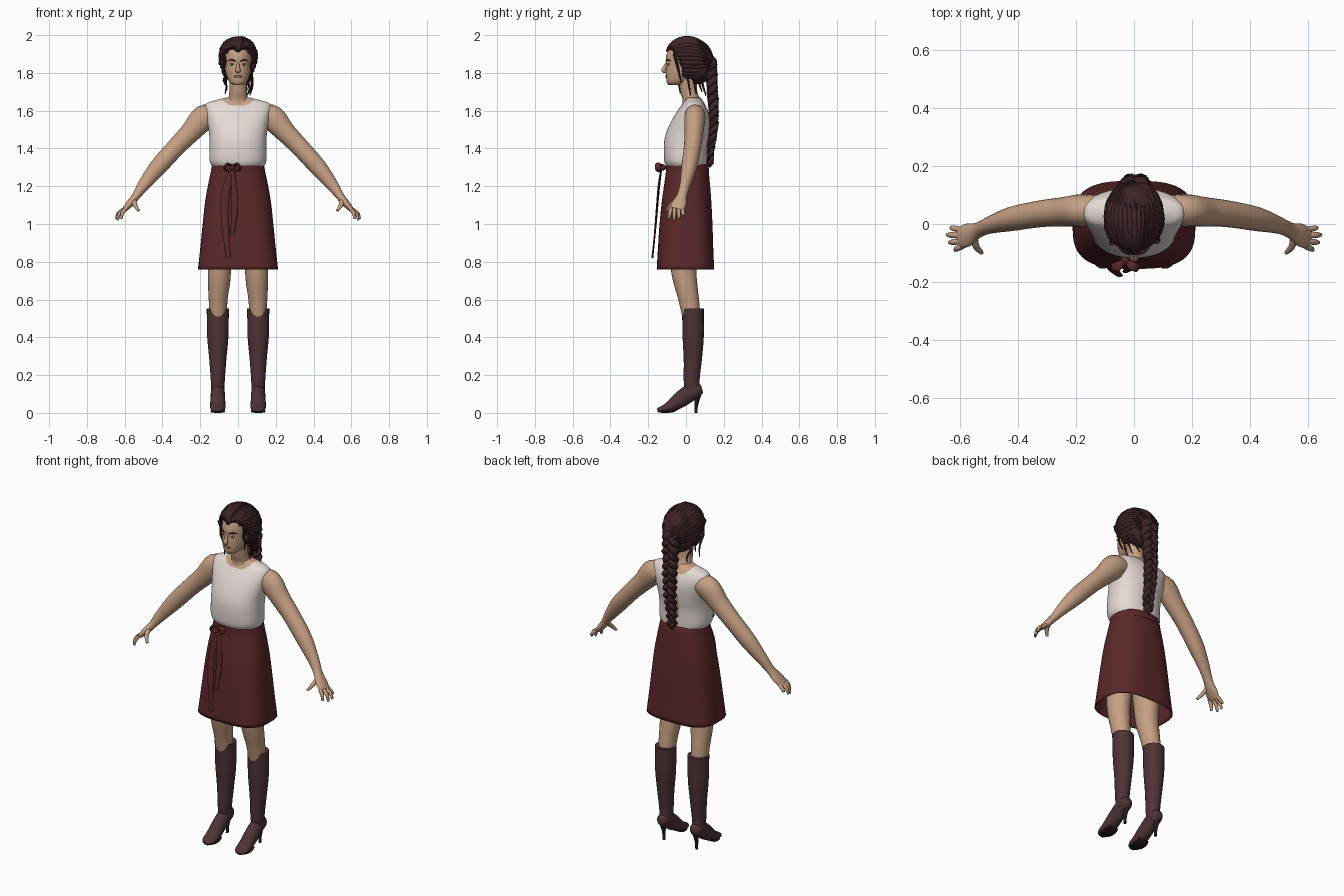
import bpy, bmesh, math, random
from mathutils import Vector, Matrix

random.seed(4)


def material(name, rgb):
    m = bpy.data.materials.new(name)
    m.diffuse_color = (*rgb, 1)
    return m


SKIN = material("skin", (0.56, 0.35, 0.23))
SHIRT = material("off white cloth", (0.78, 0.70, 0.67))
SKIRT = material("dark red cloth", (0.105, 0.021, 0.023))
BOOT = material("brown leather", (0.075, 0.034, 0.035))
HEEL = material("black heel", (0.02, 0.012, 0.012))
HAIR = material("dark brown hair", (0.048, 0.018, 0.019))
LIPS = material("lips", (0.30, 0.12, 0.10))
WHITE = material("eye white", (0.6, 0.55, 0.5))
IRIS = material("iris", (0.03, 0.015, 0.01))


def finish(bm, name, *mats):
    bmesh.ops.recalc_face_normals(bm, faces=bm.faces)
    me = bpy.data.meshes.new(name)
    bm.to_mesh(me)
    bm.free()
    ob = bpy.data.objects.new(name, me)
    bpy.context.collection.objects.link(ob)
    for m in mats:
        me.materials.append(m)
    return ob


def spline(pts, sub):
    """Catmull-Rom through tuples of any length."""
    out = []
    for i in range(len(pts) - 1):
        q = [pts[max(i - 1, 0)], pts[i], pts[i + 1], pts[min(i + 2, len(pts) - 1)]]
        for k in range(sub):
            u = k / sub
            out.append([0.5 * (2 * b + (c - a) * u + (2 * a - 5 * b + 4 * c - d) * u * u
                        + (3 * b - a - 3 * c + d) * u ** 3) for a, b, c, d in zip(*q)])
    return out + [list(pts[-1])]


def tube(name, pts, mat, n=16, sub=4, ref=(1, 0, 0), level=False, cap=True, rule=None, mat2=None):
    """Sweep a superellipse along points (x, y, z, radius a, radius b[, power])."""
    pts = spline(pts, sub)
    bm = bmesh.new()
    a, rings = Vector(ref), []
    for i, p in enumerate(pts):
        c = Vector(p[:3])
        t = Vector(pts[min(i + 1, len(pts) - 1)][:3]) - Vector(pts[max(i - 1, 0)][:3])
        t = Vector((0, 0, 1)) if level else t.normalized()
        a = (a - t * a.dot(t)).normalized()
        b = t.cross(a)
        e = 2 / (p[5] if len(p) > 5 else 2)
        ring = []
        for k in range(n):
            w = math.tau * k / n
            u, v = math.cos(w), math.sin(w)
            u, v = math.copysign(abs(u) ** e, u), math.copysign(abs(v) ** e, v)
            ring.append(bm.verts.new(c + a * u * max(p[3], .001) + b * v * max(p[4], .001)))
        rings.append(ring)
    for r, s in zip(rings, rings[1:]):
        for k in range(n):
            bm.faces.new((r[k], r[(k + 1) % n], s[(k + 1) % n], s[k]))
    if cap:
        bm.faces.new(rings[0][::-1])
        bm.faces.new(rings[-1])
    if rule:
        for f in bm.faces:
            f.material_index = int(rule(f.calc_center_median()))
    return finish(bm, name, mat, *([mat2] if mat2 else []))


def ball(name, c, r, mat, keep=None):
    bm = bmesh.new()
    bmesh.ops.create_uvsphere(bm, u_segments=32, v_segments=20, radius=1,
                              matrix=Matrix.Translation(c) @ Matrix.Diagonal((*r, 1)))
    if keep:
        bmesh.ops.delete(bm, geom=[f for f in bm.faces if not keep(f.calc_center_median())], context='FACES')
    return finish(bm, name, mat)


# Sleeveless top with a round neckline and an open slit at the back
def bare(c):
    neck = (c.x / 0.085) ** 2 + ((c.z - 1.67) / 0.045) ** 2 < 1
    return neck or (c.y > 0.03 and abs(c.x) < 0.028 and 1.37 < c.z < 1.62)


tube("sleeveless_top", [
    (0, .005, 1.30, .134, .105, 2.2), (0, -.002, 1.335, .150, .113, 2.3), (0, -.002, 1.42, .150, .115, 2.3),
    (0, .008, 1.48, .153, .114, 2.3), (0, .025, 1.55, .165, .100, 2.4), (0, .036, 1.60, .174, .080, 2.5),
    (0, .04, 1.637, .168, .058, 2.4), (0, .04, 1.655, .12, .048, 2), (0, .035, 1.67, .06, .04, 2)],
    SHIRT, n=72, sub=6, level=True, rule=bare, mat2=SKIN)

# Neck and head
tube("neck", [(0, .03, 1.61, .085, .055), (0, .03, 1.655, .056, .048), (0, .015, 1.70, .046, .045),
              (0, .005, 1.80, .047, .05)], SKIN, n=24, level=True)
tube("head", [(0, -.062, 1.735, .02, .03), (0, -.05, 1.75, .044, .052), (0, -.03, 1.79, .062, .076),
              (0, -.005, 1.84, .072, .10), (0, .008, 1.89, .075, .113), (0, .018, 1.94, .066, .098),
              (0, .02, 1.97, .04, .06)], SKIN, n=32, level=True)
tube("nose", [(0, -.100, 1.855, .006, .006), (0, -.113, 1.83, .009, .009), (0, -.118, 1.813, .014, .012),
              (0, -.105, 1.803, .010, .006)], SKIN, n=12)
ball("lips", (0, -.103, 1.781), (.021, .007, .007), LIPS)
for s in (1, -1):
    ball("eye", (s * .031, -.092, 1.845), (.014, .006, .0065), WHITE)
    ball("iris", (s * .031, -.096, 1.845), (.006, .003, .006), IRIS)
    tube("eyebrow", [(s * .014, -.105, 1.862, .003, .003), (s * .033, -.098, 1.869, .004, .004),
                     (s * .053, -.082, 1.864, .002, .002)], HAIR, n=6, ref=(0, 0, 1))
    ball("ear", (s * .074, .015, 1.83), (.009, .02, .03), SKIN)

# Hair: cap, combed locks running back to the braid root, loose strands, braid
ball("hair_cap", (0, .025, 1.885), (.095, .115, .10), HAIR,
     keep=lambda c: c.y > -.03 or c.z > 1.905)
ball("hair_back", (0, .065, 1.83), (.082, .072, .09), HAIR)
for i in range(31):
    phi = math.radians(-144 + 288 * i / 30)
    start = .2 + .85 * min(abs(phi) / 1.7, 1.2)
    path = []
    for k in range(9):
        u = k / 8
        th = start + (2.95 - start) * u
        rz = .097 if abs(phi) < math.pi / 2 else .135
        wob = random.uniform(.97, 1.04)
        path.append((.094 * math.sin(th) * math.sin(phi) * wob, .022 - .122 * math.cos(th),
                     1.892 + rz * math.sin(th) * math.cos(phi) * min(wob, 1) - .05 * u ** 3,
                     .005 + .010 * math.sin(math.pi * min(u + .2, .9)), .011))
    tube("hair_lock", path, HAIR, n=7, sub=3, ref=(.3, .2, 1))
for x, y, z0, z1 in ((-.078, -.065, 1.90, 1.69), (-.083, -.02, 1.86, 1.74), (-.075, .05, 1.80, 1.70),
                     (.080, -.06, 1.90, 1.75), (.085, -.01, 1.88, 1.68), (.078, .02, 1.86, 1.69),
                     (.065, .07, 1.80, 1.68)):
    tube("loose_strand", [(x * (1 - .2 * k / 5) + .006 * math.sin(2.2 * k), y + .035 * k / 5,
                           z0 + (z1 - z0) * k / 5, .010 - .0014 * k, .010 - .0014 * k)
                          for k in range(6)], HAIR, n=7)
for j in range(3):
    path = []
    for k in range(57):
        u = k / 56
        w = math.tau * (u * 4.3 + j / 3)
        size = 1 - .5 * u
        y = .125 + .035 * math.sin(math.pi * min(u * 1.15, 1)) * u + .008 * (1 - u)
        path.append((.034 * size * math.sin(w) + .005, y + .013 * math.sin(2 * w), 1.87 - .55 * u,
                     .025 * size, .021 * size))
    tube("braid_strand", path, HAIR, n=8, sub=1)
tube("braid_end", [(.005, .13, 1.335, .016, .014), (.003, .128, 1.32, .018, .014), (0, .125, 1.30, .004, .004)],
     HAIR, n=8)

# Flared skirt with waistband
skirt = tube("skirt", [(0, -.003, .76, .212, .152, 3.0), (0, -.002, .88, .199, .146, 2.8),
                       (0, 0, 1.0, .187, .140, 2.6), (0, .003, 1.12, .174, .131, 2.4),
                       (0, .006, 1.22, .156, .120, 2.3), (0, .008, 1.315, .135, .109, 2.2)],
             SKIRT, n=64, level=True, cap=False)
mod = skirt.modifiers.new("thickness", 'SOLIDIFY')
mod.thickness = .005
tube("waistband", [(0, .008, 1.275, .144, .115, 2.2), (0, .007, 1.30, .140, .113, 2.2),
                   (0, .006, 1.318, .135, .108, 2.2)], SKIRT, n=64, level=True)

# Tied sash: knot, loops and hanging tails
ball("bow_knot", (-.03, -.125, 1.30), (.016, .02, .017), SKIRT)
for s in (1, -1):
    tube("bow_loop", [(-.03, -.125, 1.30, .004, .006), (-.03 + s * .025, -.145, 1.318, .007, .016),
                      (-.03 + s * .042, -.15, 1.295, .007, .015), (-.03 + s * .02, -.14, 1.28, .005, .01),
                      (-.03, -.125, 1.295, .004, .006)], SKIRT, n=10, ref=(0, 0, 1))
for tail in ([(-.03, -.13, 1.30, .008), (-.065, -.145, 1.17, .022), (-.07, -.158, 1.02, .020),
              (-.05, -.178, .82, .012)],
             [(-.03, -.13, 1.30, .008), (-.022, -.145, 1.20, .016), (-.018, -.155, 1.08, .018),
              (-.03, -.165, .95, .010)]):
    tube("sash_tail", [(*p, .005) for p in tail], SKIRT, n=10)

for s in (1, -1):
    # Arm with hand
    tube("arm", [(s * .12, .048, 1.575, .05, .05), (s * .18, .047, 1.562, .056, .068),
                 (s * .25, .042, 1.487, .050, .055), (s * .325, .035, 1.41, .046, .049),
                 (s * .42, .018, 1.305, .042, .046), (s * .50, -.005, 1.205, .029, .032),
                 (s * .54, -.022, 1.148, .027, .022), (s * .575, -.038, 1.105, .040, .019),
                 (s * .602, -.05, 1.075, .036, .013)], SKIN, n=20, ref=(0, 1, 0))
    for y0, x1, y1, z1 in ((-.020, .632, -.012, 1.045), (-.040, .645, -.037, 1.027),
                           (-.060, .637, -.064, 1.020), (-.078, .617, -.090, 1.028)):
        tube("finger", [(s * .592, y0, 1.085, .010, .010), (s * (.3 * .6 + .7 * x1), y0 * .4 + y1 * .6, 1.058, .010, .010),
                        (s * x1, y1, z1, .006, .006)], SKIN, n=8, ref=(0, 1, 0))
    tube("thumb", [(s * .553, -.045, 1.125, .014, .014), (s * .545, -.078, 1.10, .012, .012),
                   (s * .525, -.10, 1.07, .007, .007)], SKIN, n=8, ref=(0, 1, 0))

    # Bare leg running up under the skirt
    tube("leg", [(s * .107, .03, .50, .046, .048), (s * .105, .014, .60, .050, .055),
                 (s * .101, -.002, .68, .058, .062), (s * .098, -.012, .76, .062, .068),
                 (s * .092, -.01, .92, .072, .082), (s * .08, .0, 1.08, .078, .092)],
         SKIN, n=24, level=True)

    # Tall boot with pointed toe and thin heel
    x = s * .107
    tube("boot_shaft", [(x, .038, .095, .034, .042), (x, .030, .17, .037, .042), (x, .036, .28, .045, .048),
                        (x, .038, .40, .056, .056), (x, .037, .50, .058, .057), (x, .036, .552, .059, .058)],
         BOOT, n=24, level=True)
    tube("boot_foot", [(x, .085, .128, .020, .020), (x, .065, .122, .034, .036), (x, .02, .105, .037, .045),
                       (x, -.03, .070, .039, .043), (x, -.08, .036, .041, .031), (x, -.12, .021, .038, .019),
                       (x, -.143, .016, .026, .013), (x, -.152, .014, .012, .008)], BOOT, n=20)
    tube("boot_heel", [(x, .066, .115, .026, .024), (x, .060, .085, .016, .017), (x, .054, .04, .009, .010),
                       (x, .052, .0, .008, .008)], HEEL, n=12)
    tube("boot_sole", [(x, -.045, .020, .034, .004), (x, -.07, .007, .038, .004), (x, -.11, .004, .036, .004),
                       (x, -.145, .006, .016, .004)], HEEL, n=12)

# Smooth shading with crisp hard edges
for ob in bpy.data.objects:
    ob.select_set(True)
    bpy.context.view_layer.objects.active = ob
bpy.ops.object.shade_smooth_by_angle(angle=math.radians(50))
